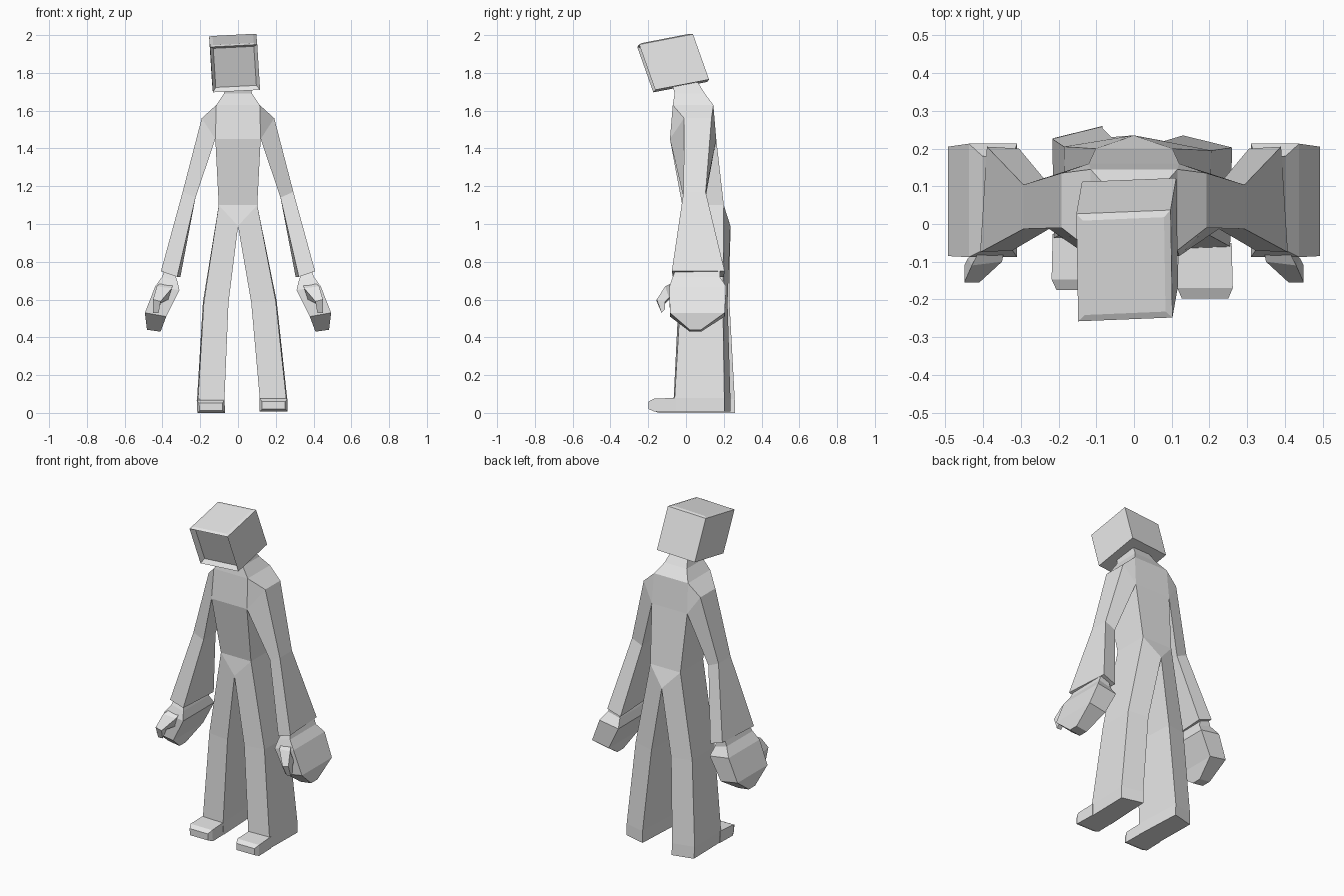
import bpy
import bmesh
from mathutils import Vector

cube = bpy.data.objects.get("Cube")
if cube:
    bpy.data.objects.remove(cube, do_unlink=True)

grey = bpy.data.materials.new("plain_grey")
grey.use_nodes = True
grey.diffuse_color = (0.8, 0.8, 0.8, 1)
grey.node_tree.nodes["Principled BSDF"].inputs["Base Color"].default_value = (0.8, 0.8, 0.8, 1)


def finish(name, bm):
    bmesh.ops.remove_doubles(bm, verts=bm.verts[:], dist=0.0005)
    bmesh.ops.recalc_face_normals(bm, faces=bm.faces[:])
    mesh = bpy.data.meshes.new(name)
    bm.to_mesh(mesh)
    bm.free()
    mesh.materials.append(grey)
    obj = bpy.data.objects.new(name, mesh)
    bpy.context.collection.objects.link(obj)
    return obj


def loft(name, rings, place=lambda p: p):
    """Skin a list of equal-sided rings and cap both ends."""
    bm = bmesh.new()
    loops = [[bm.verts.new(place(Vector(p))) for p in ring] for ring in rings]
    n = len(loops[0])
    for a, b in zip(loops, loops[1:]):
        for i in range(n):
            j = (i + 1) % n
            bm.faces.new((a[i], a[j], b[j], b[i]))
    bm.faces.new(loops[0])
    bm.faces.new(loops[-1])
    return finish(name, bm)


def slab(x_in, x_out, y_front, y_back, z, tilt=0.0):
    """Four-cornered ring, lower on its inner side by tilt."""
    return [(x_out, y_front, z), (x_in, y_front, z - tilt),
            (x_in, y_back, z - tilt), (x_out, y_back, z)]


# Torso with neck, narrowing to the crotch ridge
torso = [(0.05, -0.08, 0.05, 1.77), (0.075, -0.06, 0.10, 1.69),
         (0.115, -0.07, 0.145, 1.63), (0.12, -0.085, 0.16, 1.45),
         (0.102, -0.02, 0.20, 1.10), (0, -0.035, 0.235, 0.99)]
loft("torso", [slab(-w, w, f, b, z) for w, f, b, z in torso])

# Arm: socket, shoulder, elbow, flared wrist
pit_front, pit_back = (0.12, -0.085, 1.45), (0.12, 0.16, 1.45)
arm = [
    [(0.115, -0.07, 1.63), pit_front, pit_back, (0.115, 0.145, 1.63)],
    [(0.192, -0.01, 1.56), pit_front, pit_back, (0.192, 0.135, 1.56)],
    slab(0.225, 0.293, -0.013, 0.104, 1.17, 0.03),
    [(0.408, -0.075, 0.75), (0.322, -0.07, 0.72), (0.305, 0.2, 0.72), (0.39, 0.205, 0.75)],
]

# Mitten hand and curled thumb
hand = [
    slab(0.335, 0.385, -0.05, 0.18, 0.77, 0.03),
    slab(0.322, 0.402, -0.07, 0.18, 0.72, 0.02),
    slab(0.31, 0.438, -0.088, 0.213, 0.67, 0.02),
    slab(0.38, 0.493, -0.085, 0.205, 0.53, 0.02),
    slab(0.41, 0.482, 0.02, 0.08, 0.44, 0.01),
]
thumb = [
    [(0.40, -0.05, 0.70), (0.34, -0.05, 0.70), (0.34, -0.05, 0.62), (0.40, -0.05, 0.62)],
    [(0.43, -0.11, 0.67), (0.35, -0.10, 0.66), (0.37, -0.09, 0.60), (0.44, -0.09, 0.61)],
    [(0.45, -0.155, 0.60), (0.41, -0.155, 0.59), (0.41, -0.11, 0.58), (0.45, -0.11, 0.59)],
    [(0.45, -0.13, 0.53), (0.42, -0.13, 0.53), (0.42, -0.11, 0.55), (0.45, -0.11, 0.55)],
]

# Leg: hip, knee, ankle, sole
ankle = [(0.255, -0.06), (0.115, -0.065), (0.13, 0.235), (0.26, 0.203)]
leg = [
    [(0.102, -0.02, 1.10), (0, -0.035, 0.99), (0, 0.235, 0.99), (0.102, 0.2, 1.10)],
    [(0.2, -0.03, 0.59), (0.07, -0.04, 0.585), (0.08, 0.22, 0.585), (0.205, 0.195, 0.59)],
    [(x, y, 0.08) for x, y in ankle],
    [(x, y, 0.008) for x, y in ankle],
]


# Toe block with a chamfered tip
def toe_ring(inset, y, low, high):
    a, b = 0.115 + inset, 0.262 - inset
    return [(a, y, low), (b, y, low), (b, y, high), (a, y, high)]


toe = [toe_ring(0.003, -0.05, 0.008, 0.08), toe_ring(0, -0.17, 0.008, 0.075),
       toe_ring(0.012, -0.198, 0.02, 0.06)]


def flip(p):
    return Vector((-p.x, p.y, p.z))


def right_stance(p):
    # The right leg stands narrower and slightly further back
    drop = max(0, 1.0 - p.z)
    return Vector((0.047 * drop - p.x, p.y + 0.025 * drop, p.z - 0.008 * drop))


for part, rings in (("arm", arm), ("hand", hand), ("thumb", thumb)):
    loft("left_" + part, rings)
    loft("right_" + part, rings, flip)
for part, rings in (("leg", leg), ("foot", toe)):
    loft("left_" + part, rings)
    loft("right_" + part, rings, right_stance)

# Head: leaning box with a recessed face and a slightly raised crown
centre = Vector((-0.018, -0.068, 1.851))
across = Vector((0.25, 0.01, 0.013))
back = Vector((-0.005, 0.285, 0.055))
up = Vector((-0.015, -0.085, 0.24))
bm = bmesh.new()
bmesh.ops.create_cube(bm, size=1)
for v in bm.verts:
    v.co = centre + across * v.co.x + back * v.co.y + up * v.co.z
bm.normal_update()
front = min(bm.faces, key=lambda f: f.calc_center_median().y)
crown = max(bm.faces, key=lambda f: f.calc_center_median().z)
bmesh.ops.inset_region(bm, faces=[front], thickness=0.025, depth=-0.025)
bmesh.ops.inset_region(bm, faces=[crown], thickness=0.025, depth=0.006)
finish("head", bm)
